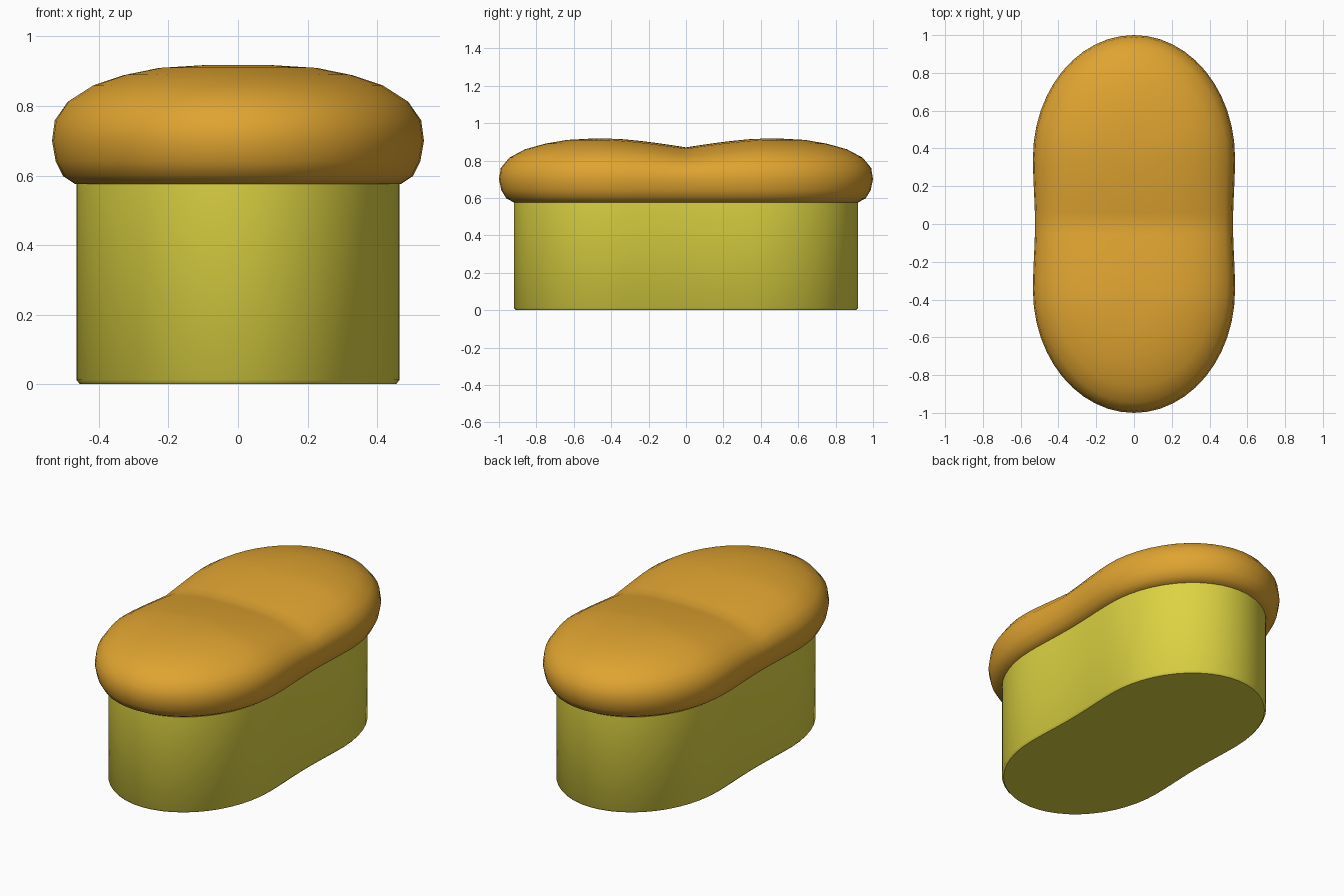
import bpy, bmesh, math

if "Cube" in bpy.data.objects:
    bpy.data.objects.remove(bpy.data.objects["Cube"])

STRAIGHT = 0.35  # half length of the gently waisted sides


def material(name, rgb):
    m = bpy.data.materials.new(name)
    m.diffuse_color = (*rgb, 1)
    m.use_nodes = True
    m.node_tree.nodes["Principled BSDF"].inputs["Base Color"].default_value = m.diffuse_color
    return m


def outline(hw, hl):
    """Long rounded outline: elliptical ends, slightly waisted sides."""
    half = []
    for i in range(12):
        y = -STRAIGHT + 2 * STRAIGHT * i / 12
        waist = 0.02 * (1 + math.cos(math.pi * y / STRAIGHT)) / 2
        half.append((hw * (1 - waist), y))
    for i in range(24):
        a = math.pi * i / 24
        half.append((hw * math.cos(a), STRAIGHT + (hl - STRAIGHT) * math.sin(a)))
    return half + [(-x, -y) for x, y in half]


def loft(name, rings, mat, dip=0.0, cap_top=True):
    bm = bmesh.new()
    loops = []
    for z, hw, hl in rings:
        loop = []
        for x, y in outline(hw, hl):
            fall = max(0, 1 - abs(y) / 0.45) ** 1.5
            drop = dip * fall * max(0, (z - 0.70) / 0.22)
            loop.append(bm.verts.new((x, y, z - drop)))
        loops.append(loop)
    n = len(loops[0])
    for a, b in zip(loops, loops[1:]):
        for i in range(n):
            j = (i + 1) % n
            bm.faces.new((a[i], a[j], b[j], b[i]))
    bm.faces.new(loops[0][::-1])
    if cap_top:
        bm.faces.new(loops[-1])
    bmesh.ops.remove_doubles(bm, verts=bm.verts, dist=1e-5)
    bmesh.ops.recalc_face_normals(bm, faces=bm.faces)
    me = bpy.data.meshes.new(name)
    bm.to_mesh(me)
    bm.free()
    me.materials.append(mat)
    ob = bpy.data.objects.new(name, me)
    bpy.context.collection.objects.link(ob)
    bpy.ops.object.select_all(action='DESELECT')
    ob.select_set(True)
    bpy.context.view_layer.objects.active = ob
    bpy.ops.object.shade_smooth_by_angle(angle=math.radians(40))
    return ob


# Upright base with a small bottom bevel
loft("base", [(0, 0.455, 0.91), (0.012, 0.465, 0.92), (0.59, 0.465, 0.92)],
     material("olive yellow", (0.72, 0.65, 0.055)))

# Puffy cushion: (height, share of the full outline), closing on a centre line
profile = [(0.575, 0.875), (0.598, 0.94), (0.64, 0.98), (0.70, 1.0), (0.76, 0.985),
           (0.815, 0.915), (0.86, 0.785), (0.89, 0.62), (0.91, 0.44),
           (0.918, 0.22), (0.92, 0.0)]
loft("cushion",
     [(z, 0.535 * k, STRAIGHT + (1 - STRAIGHT) * k) for z, k in profile],
     material("orange", (0.74, 0.37, 0.03)), dip=0.05, cap_top=False)
